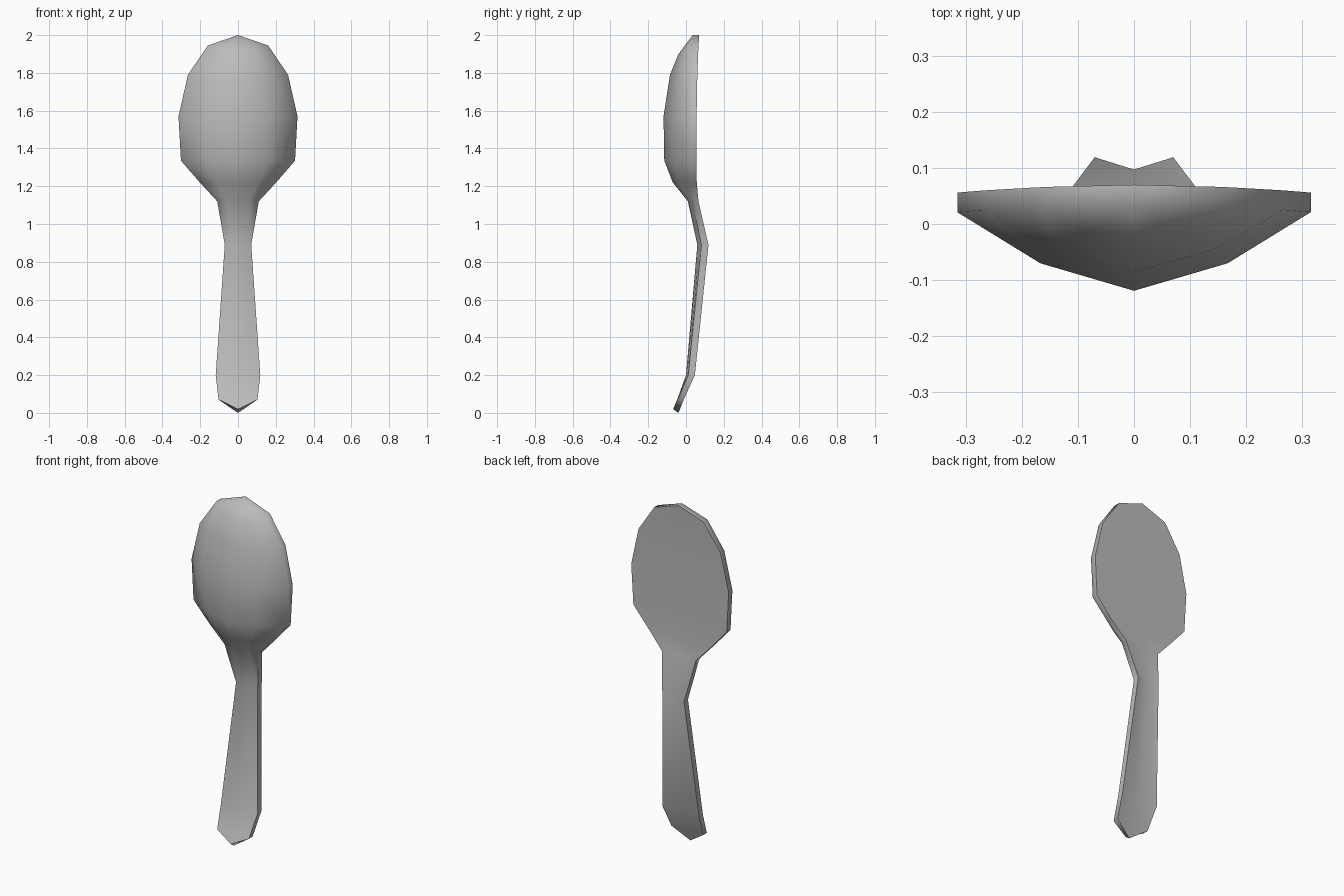
import bpy, bmesh, math

cube = bpy.data.objects.get("Cube")
if cube:
    bpy.data.objects.remove(cube, do_unlink=True)

metal = bpy.data.materials.new("grey_metal")
metal.use_nodes = True
grey = (0.5, 0.5, 0.5, 1)
metal.diffuse_color = grey
metal.node_tree.nodes["Principled BSDF"].inputs["Base Color"].default_value = grey

# Stations from the bowl tip down to the handle tip:
# height, half width, back edge y, back centre y, front edge y, front centre y, centre height shift
STATIONS = [
    (2.00, 0, .070, .070, .035, .035, 0),
    (1.945, .16, .066, .066, .030, -.04, -.045),
    (1.79, .265, .060, .060, .025, -.085, 0),
    (1.57, .315, .056, .056, .021, -.119, 0),
    (1.335, .302, .055, .055, .020, -.115, 0),
    (1.22, .202, .057, .056, .024, -.07, 0),
    (1.12, .11, .066, .056, .033, .01, 0),
    (.89, .07, .119, .097, .082, .06, 0),
    (.20, .118, .047, .032, .012, 0, 0),
    (.07, .103, -.012, -.015, -.045, -.047, 0),
    (.01, 0, -.040, -.040, -.068, -.068, 0),
]


def section(z, w, back, back_mid, front, front_mid, shift):
    """Closed cross-section: flat or hollow back, thin rim, bulging front."""
    bulge = .65 if z > 1.2 else .5
    shoulder = front + (front_mid - front) * bulge
    tilt = .01 if z < .05 else 0
    return [
        (w, back, z - tilt), (0, back_mid, z - tilt), (-w, back, z - tilt),
        (-w, front, z + tilt), (-.53 * w, shoulder, z + tilt + shift * .6),
        (0, front_mid, z + tilt + shift), (.53 * w, shoulder, z + tilt + shift * .6),
        (w, front, z + tilt),
    ]


# Loft the spoon body through the sections
bm = bmesh.new()
rings = [[bm.verts.new(p) for p in section(*s)] for s in STATIONS]
for upper, lower in zip(rings, rings[1:]):
    for i in range(len(upper)):
        j = (i + 1) % len(upper)
        bm.faces.new((upper[i], upper[j], lower[j], lower[i]))

# Close both tips by merging their coincident points
bmesh.ops.remove_doubles(bm, verts=bm.verts, dist=.0005)
bmesh.ops.recalc_face_normals(bm, faces=bm.faces)
mesh = bpy.data.meshes.new("spoon")
bm.to_mesh(mesh)
bm.free()
mesh.materials.append(metal)
spoon = bpy.data.objects.new("spoon", mesh)
bpy.context.collection.objects.link(spoon)

# Smooth surfaces with a crisp rim
bpy.ops.object.select_all(action='DESELECT')
spoon.select_set(True)
bpy.context.view_layer.objects.active = spoon
bpy.ops.object.shade_smooth_by_angle(angle=math.radians(65))
